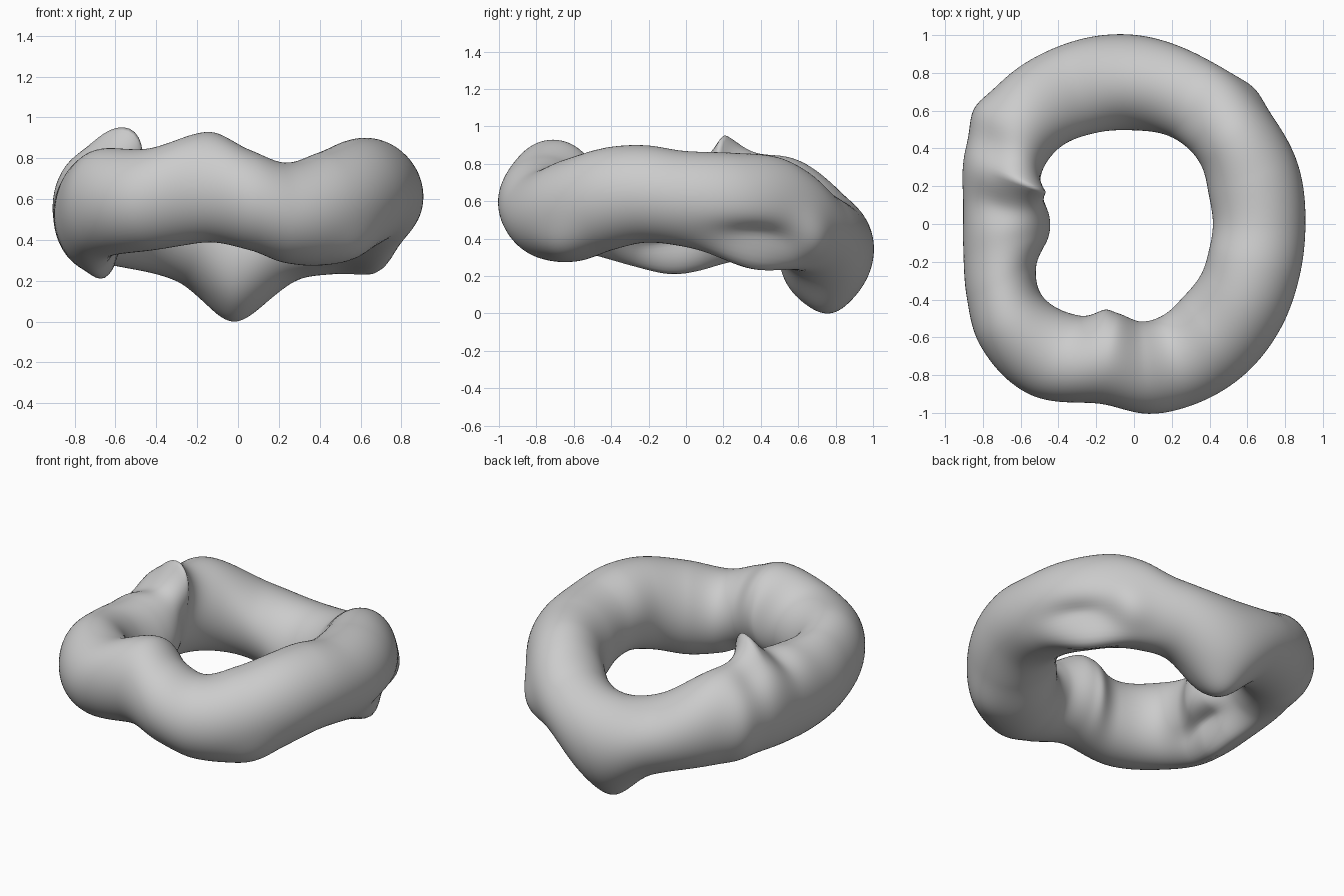
import bpy, bmesh
from math import sin, cos, radians, exp

if "Cube" in bpy.data.objects:
    bpy.data.objects.remove(bpy.data.objects["Cube"])

# Cross-sections round the ring: angle, inner radius, outer radius, bottom, top
STATIONS = [
    (0, .42, .91, .36, .87), (22, .43, .93, .31, .86), (42, .48, .935, .27, .84),
    (54, .50, .95, .24, .78), (68, .51, .96, .20, .67), (91, .505, 1.0, .03, .62),
    (112, .53, 1.02, .20, .67), (135, .57, 1.03, .27, .83), (155, .55, .98, .29, .86),
    (173, .45, .91, .25, .84), (188, .455, .91, .24, .81), (203, .56, .96, .27, .82),
    (218, .61, 1.03, .32, .85), (238, .56, 1.05, .35, .85), (259, .475, .96, .39, .93),
    (275, .51, 1.0, .35, .84), (288, .50, 1.0, .29, .78), (305, .46, .985, .28, .83),
    (325, .44, .95, .34, .89), (342, .42, .92, .38, .90),
]

# Local swellings: ring angle, section angle, height, ring width, section width, crease
# (section angle: 0 outside, 90 top, 180 inside, 270 bottom)
BUMPS = [
    (159, 124, .15, 8, 29, True),      # creased ridge on the left
    (149, 60, -.04, 8, 40, False),     # dip beside the ridge
    (172, 75, -.05, 8, 40, False),     # flat behind the ridge
    (30, 286, .07, 18, 17, False),     # flap under the back right
    (28, 322, -.05, 15, 18, False),    # hollow above the flap
    (48, 328, .05, 8, 28, False),      # bulge at the end of the flap
    (92, 275, .03, 10, 24, False),     # point under the back
    (95, 20, .015, 30, 40, False),     # outward lean of the back
    (183, 226, -.10, 18, 22, False),   # hollow under the left side
    (184, 268, .03, 18, 14, False),    # lip next to the hollow
    (144, 0, .035, 6, 60, False),      # back left corner
    (251, 180, .03, 6, 50, False),     # knob on the inner front
    (312, 310, .03, 10, 25, False),    # lower front right corner
]


def section(a):
    """Smooth periodic interpolation of the stations at angle a."""
    n = len(STATIONS)

    def st(i):
        s = STATIONS[i % n]
        return (s[0] + 360 * (i // n),) + s[1:]

    i = max(k for k in range(n) if STATIONS[k][0] <= a)
    p0, p1, p2, p3 = (st(i + k) for k in (-1, 0, 1, 2))
    h = p2[0] - p1[0]
    t = (a - p1[0]) / h
    out = []
    for c in range(1, 5):
        m1 = (p2[c] - p0[c]) / (p2[0] - p0[0]) * h
        m2 = (p3[c] - p1[c]) / (p3[0] - p1[0]) * h
        out.append((2*t**3 - 3*t*t + 1) * p1[c] + (t**3 - 2*t*t + t) * m1
                   + (3*t*t - 2*t**3) * p2[c] + (t**3 - t*t) * m2)
    return out


def wrap(d):
    return (d + 180) % 360 - 180


def swelling(a, phi):
    total = 0
    for ba, bp, height, wa, wp, crease in BUMPS:
        u, v = abs(wrap(a - ba)) / wa, wrap(phi - bp) / wp
        total += height * exp(-(u ** 1.3 if crease else u * u) - v * v)
    return total


# Lumpy ring
NU, NV = 240, 72
bm = bmesh.new()
grid = []
for i in range(NU):
    a = 360 * i / NU
    r0, r1, z0, z1 = section(a)
    row = []
    for j in range(NV):
        phi = 360 * j / NV
        c, s, d = cos(radians(phi)), sin(radians(phi)), swelling(a, phi)
        r = (r0 + r1) / 2 + c * ((r1 - r0) / 2 + d)
        z = (z0 + z1) / 2 + s * ((z1 - z0) / 2 + d)
        row.append(bm.verts.new((r * cos(radians(a)), r * sin(radians(a)), z)))
    grid.append(row)
for i in range(NU):
    for j in range(NV):
        k, m = (i + 1) % NU, (j + 1) % NV
        bm.faces.new((grid[i][j], grid[k][j], grid[k][m], grid[i][m])).smooth = True
bmesh.ops.recalc_face_normals(bm, faces=bm.faces)

# Centre it and stand it on the ground
lo = [min(v.co[k] for v in bm.verts) for k in range(3)]
hi = [max(v.co[k] for v in bm.verts) for k in range(3)]
for v in bm.verts:
    v.co.x -= (lo[0] + hi[0]) / 2
    v.co.y -= (lo[1] + hi[1]) / 2
    v.co.z -= lo[2]

mesh = bpy.data.meshes.new("lumpy_ring")
bm.to_mesh(mesh)
bm.free()
ring = bpy.data.objects.new("lumpy_ring", mesh)
bpy.context.collection.objects.link(ring)
